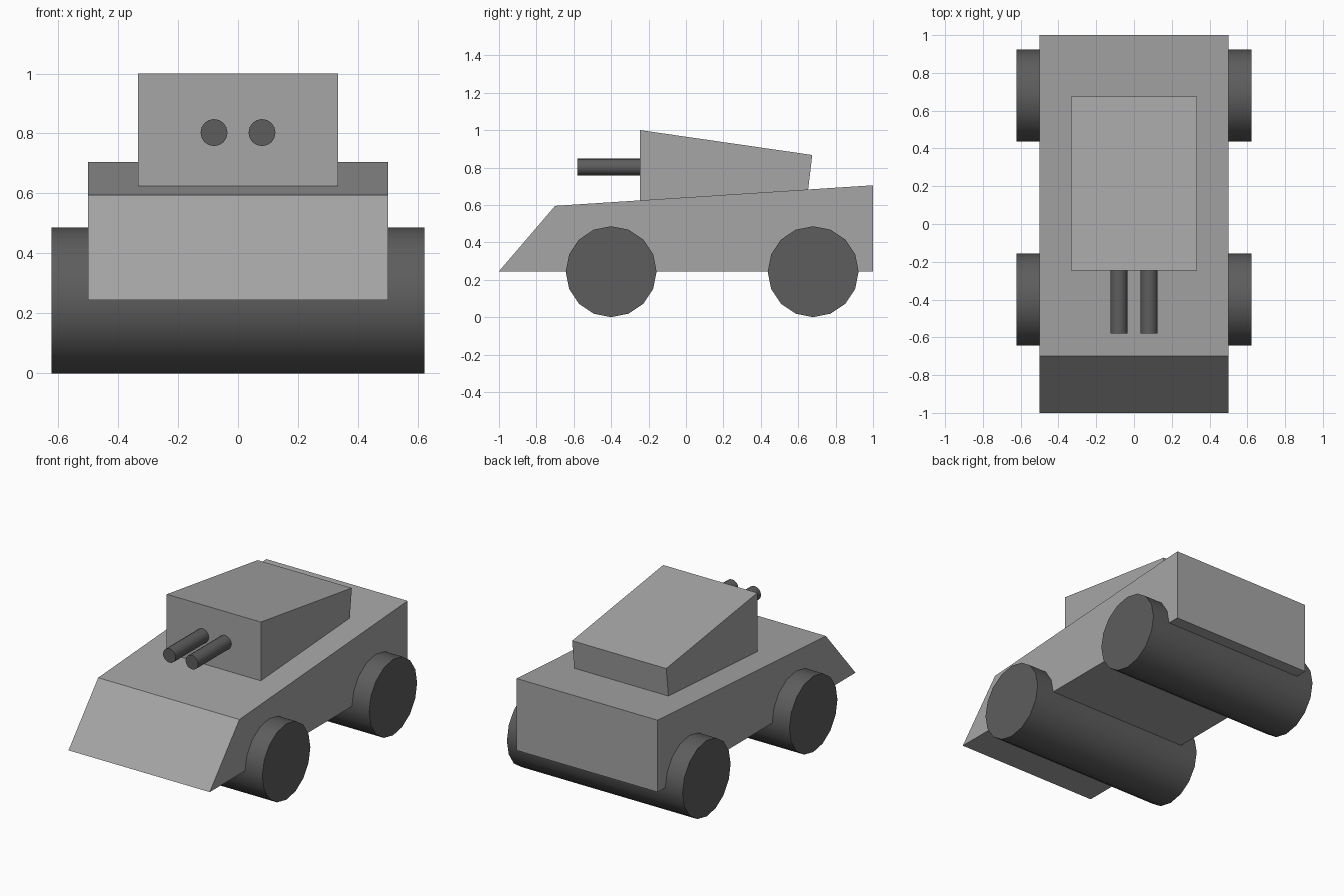
import bpy, bmesh, math

cube = bpy.data.objects.get("Cube")
if cube:
    bpy.data.objects.remove(cube, do_unlink=True)


def material(name, value):
    m = bpy.data.materials.new(name)
    m.use_nodes = True
    colour = (value, value, value, 1)
    m.diffuse_color = colour
    m.node_tree.nodes["Principled BSDF"].inputs["Base Color"].default_value = colour
    return m


armour = material("armour grey", 0.38)
dark = material("dark grey", 0.11)


def extruded_profile(name, profile, half_width, mat):
    """Side profile of (y, z) points, extruded across x."""
    bm = bmesh.new()
    face = bm.faces.new([bm.verts.new((-half_width, y, z)) for y, z in profile])
    new = bmesh.ops.extrude_face_region(bm, geom=[face])["geom"]
    verts = [v for v in new if isinstance(v, bmesh.types.BMVert)]
    bmesh.ops.translate(bm, verts=verts, vec=(2 * half_width, 0, 0))
    bmesh.ops.recalc_face_normals(bm, faces=bm.faces)
    mesh = bpy.data.meshes.new(name)
    bm.to_mesh(mesh)
    bm.free()
    mesh.materials.append(mat)
    obj = bpy.data.objects.new(name, mesh)
    bpy.context.collection.objects.link(obj)


def cylinder(name, radius, length, location, rotation):
    bpy.ops.mesh.primitive_cylinder_add(vertices=16, radius=radius, depth=length,
                                        location=location, rotation=rotation)
    obj = bpy.context.object
    obj.name = name
    obj.data.materials.append(dark)
    bpy.ops.object.shade_smooth_by_angle(angle=math.radians(40))


# Hull with sloped nose and rising deck
extruded_profile("hull", [(-1, 0.245), (-0.7, 0.595), (1, 0.705), (1, 0.245)], 0.5, armour)

# Wedge turret seated on the deck
extruded_profile("turret", [(-0.245, 0.624), (-0.245, 1), (0.675, 0.867), (0.653, 0.682)],
                 0.333, armour)

# Full-width wheel rollers
for name, y in (("front_wheels", -0.4), ("rear_wheels", 0.68)):
    cylinder(name, 0.243, 1.244, (0, y, 0.243), (0, math.pi / 2, 0))

# Twin gun barrels
for name, x in (("right_barrel", -0.08), ("left_barrel", 0.08)):
    cylinder(name, 0.045, 0.36, (x, -0.4, 0.803), (math.pi / 2, 0, 0))
